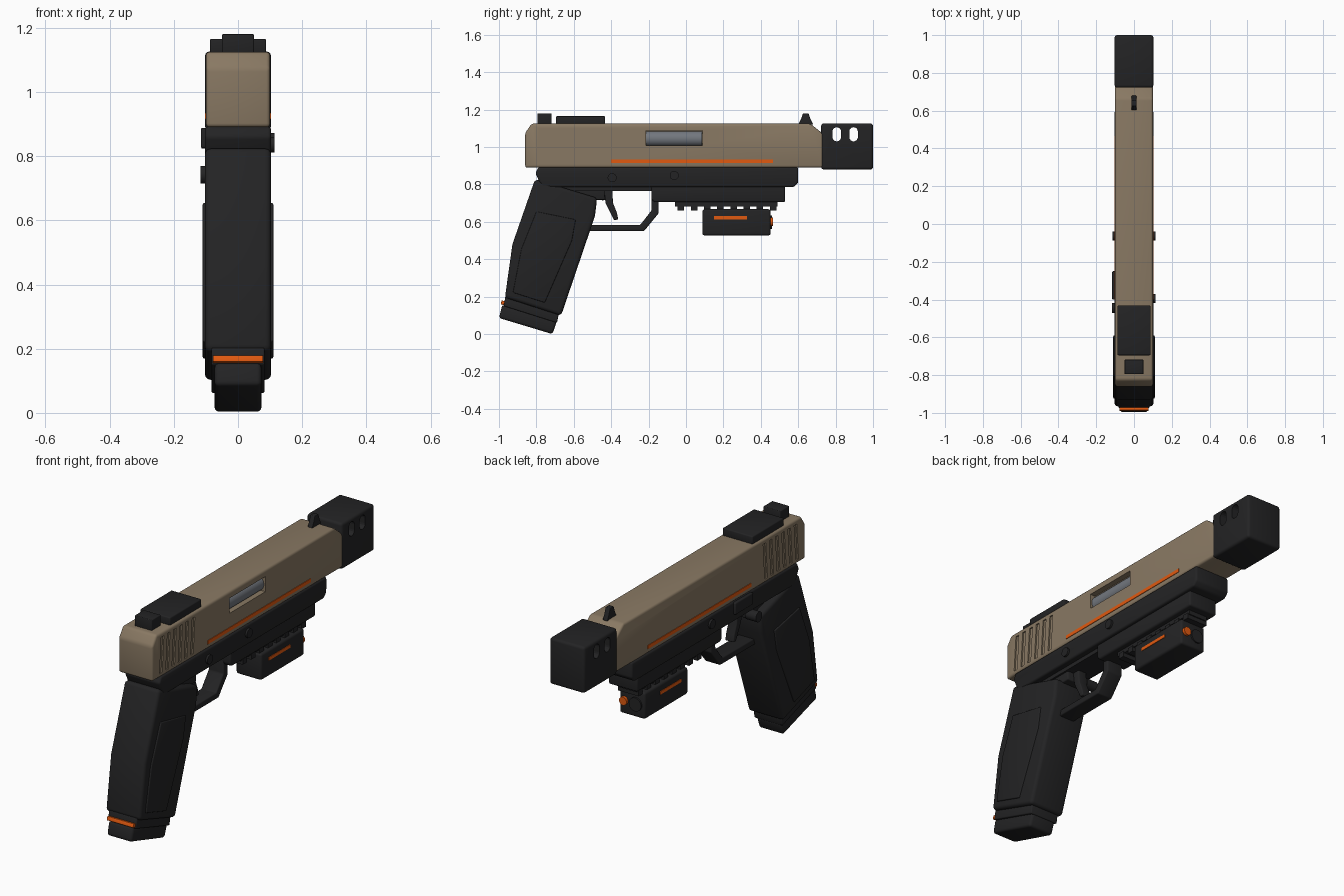
import bpy, bmesh, math
from mathutils import Vector

cube = bpy.data.objects.get("Cube")
if cube:
    bpy.data.objects.remove(cube, do_unlink=True)


def material(name, color):
    m = bpy.data.materials.new(name)
    m.use_nodes = True
    m.diffuse_color = (*color, 1)
    m.node_tree.nodes["Principled BSDF"].inputs["Base Color"].default_value = (*color, 1)
    return m


TAN = material("tan coating", (0.25, 0.19, 0.125))
BLACK = material("black polymer", (0.017, 0.017, 0.018))
ORANGE = material("orange accent", (0.75, 0.1, 0.005))
STEEL = material("grey steel", (0.17, 0.185, 0.21))


def modify(ob, kind, **settings):
    mod = ob.modifiers.new(kind.title(), kind)
    for key, value in settings.items():
        setattr(mod, key, value)
    bpy.ops.object.select_all(action="DESELECT")
    bpy.context.view_layer.objects.active = ob
    ob.select_set(True)
    bpy.ops.object.modifier_apply(modifier=mod.name)


def prism(name, points, x0, x1, mat, bevel=0.0):
    """Extrude a side profile of (y, z) points from x0 to x1."""
    bm = bmesh.new()
    face = bm.faces.new([bm.verts.new((x0, y, z)) for y, z in points])
    ext = bmesh.ops.extrude_face_region(bm, geom=[face])
    moved = [v for v in ext["geom"] if isinstance(v, bmesh.types.BMVert)]
    bmesh.ops.translate(bm, verts=moved, vec=(x1 - x0, 0, 0))
    bmesh.ops.recalc_face_normals(bm, faces=bm.faces)
    mesh = bpy.data.meshes.new(name)
    bm.to_mesh(mesh)
    bm.free()
    ob = bpy.data.objects.new(name, mesh)
    bpy.context.collection.objects.link(ob)
    mesh.materials.append(mat)
    if bevel:
        modify(ob, "BEVEL", width=bevel, segments=3, limit_method="ANGLE",
               angle_limit=math.radians(25))
        bpy.ops.object.shade_smooth_by_angle(angle=math.radians(35))
    return ob


def box(name, x0, x1, y0, y1, z0, z1, mat, bevel=0.0):
    return prism(name, [(y0, z0), (y1, z0), (y1, z1), (y0, z1)], x0, x1, mat, bevel)


def cylinder(name, center, radius, depth, axis, mat):
    bpy.ops.mesh.primitive_cylinder_add(vertices=24, radius=radius, depth=depth, location=center)
    ob = bpy.context.object
    ob.rotation_mode = "QUATERNION"
    ob.rotation_quaternion = Vector((0, 0, 1)).rotation_difference(Vector(axis))
    ob.name = name
    ob.data.materials.append(mat)
    bpy.ops.object.shade_smooth_by_angle(angle=math.radians(35))
    return ob


def cut(ob, cutter):
    modify(ob, "BOOLEAN", operation="DIFFERENCE", object=cutter, solver="EXACT")
    bpy.data.objects.remove(cutter, do_unlink=True)


def stadium(y, z, radius, half):
    """Upright slot outline."""
    pts = []
    for i in range(18):
        a = math.pi * (i if i < 9 else i - 1) / 8
        pts.append((y + radius * math.cos(a), z + radius * math.sin(a) + (half if i < 9 else -half)))
    return pts


X, Y = (1, 0, 0), (0, 1, 0)

# Slide with slanted rear serrations and an ejection port on one side
slide = prism("slide", [(-0.86, 0.89), (0.74, 0.89), (0.74, 1.065), (0.665, 1.125),
                        (-0.825, 1.125), (-0.86, 1.075)], -0.1, 0.1, TAN, 0.012)
for side in (-1, 1):
    for i in range(6):
        y = -0.8 + 0.052 * i
        groove = [(y, 0.91), (y + 0.022, 0.91), (y + 0.036, 1.1), (y + 0.014, 1.1)]
        cut(slide, prism("groove", groove, side * 0.093, side * 0.12, TAN))
cut(slide, box("port_cutter", 0.07, 0.12, -0.215, 0.087, 1.008, 1.088, TAN))
cylinder("barrel", (0.05, -0.064, 1.045), 0.042, 0.3, Y, STEEL)

# Compensator with two slots through the sides
comp = box("compensator", -0.103, 0.103, 0.722, 1.0, 0.88, 1.126, BLACK, 0.014)
for y in (0.806, 0.896):
    cut(comp, prism("slot_cutter", stadium(y, 1.068, 0.023, 0.015), -0.2, 0.2, BLACK))

# Sights
box("rear_sight", -0.05, 0.05, -0.795, -0.718, 1.12, 1.18, BLACK, 0.004)
box("optic_plate", -0.088, 0.088, -0.695, -0.432, 1.12, 1.165, BLACK, 0.006)
prism("front_sight", [(0.6, 1.12), (0.68, 1.12), (0.665, 1.15), (0.655, 1.18),
                      (0.625, 1.18), (0.615, 1.15)], -0.014, 0.014, BLACK, 0.003)

# Frame and dust cover
prism("frame", [(-0.77, 0.785), (0.575, 0.785), (0.6, 0.81), (0.6, 0.892), (-0.79, 0.892),
                (-0.805, 0.86)], -0.103, 0.103, BLACK, 0.01)
prism("dust_cover", [(-0.185, 0.72), (-0.17, 0.705), (0.53, 0.705), (0.53, 0.8), (-0.185, 0.8)],
      -0.085, 0.085, BLACK, 0.01)
box("frame_underside", -0.07, 0.07, -0.7, -0.17, 0.764, 0.8, BLACK)
box("grip_tang", -0.06, 0.06, -0.6, -0.435, 0.718, 0.79, BLACK, 0.006)

# Accessory rail
box("rail_strip", -0.055, 0.055, -0.06, 0.49, 0.682, 0.71, BLACK)
for i in range(8):
    y = -0.045 + 0.0705 * i
    box("rail_tooth", -0.06, 0.06, y, y + 0.035, 0.66, 0.69, BLACK)

# Rail light module
box("light_module", -0.075, 0.075, 0.088, 0.452, 0.527, 0.668, BLACK, 0.012)
cylinder("light_lens", (-0.022, 0.454, 0.597), 0.036, 0.012, Y, BLACK)
cylinder("laser_emitter", (0.045, 0.456, 0.6), 0.022, 0.02, Y, ORANGE)

# Trigger guard and trigger
prism("trigger_guard", [(-0.185, 0.77), (-0.185, 0.66), (-0.245, 0.583), (-0.53, 0.583),
                        (-0.53, 0.55), (-0.225, 0.55), (-0.147, 0.645), (-0.147, 0.77)],
      -0.045, 0.045, BLACK, 0.006)
prism("trigger", [(-0.44, 0.78), (-0.43, 0.7), (-0.385, 0.61), (-0.362, 0.612), (-0.37, 0.65),
                  (-0.39, 0.7), (-0.395, 0.78)], -0.025, 0.025, BLACK, 0.005)

# Grip with a raised panel on each side
prism("grip", [(-0.807, 0.828), (-0.475, 0.728), (-0.487, 0.63), (-0.668, 0.098),
               (-0.968, 0.195), (-0.928, 0.48)], -0.103, 0.103, BLACK, 0.018)
for side in (-1, 1):
    prism("grip_panel", [(-0.8, 0.655), (-0.59, 0.612), (-0.61, 0.5), (-0.755, 0.168),
                         (-0.925, 0.222), (-0.88, 0.455)], side * 0.09, side * 0.11, BLACK, 0.005)

# Magazine collar, orange band and base pad
prism("magazine_collar", [(-0.965, 0.205), (-0.68, 0.11), (-0.69, 0.06), (-0.975, 0.15)],
      -0.083, 0.083, BLACK, 0.006)
prism("magazine_band", [(-0.985, 0.18), (-0.685, 0.09), (-0.691, 0.07), (-0.991, 0.16)],
      -0.078, 0.078, ORANGE, 0.003)
prism("base_pad", [(-0.982, 0.158), (-0.69, 0.068), (-0.714, 0.0), (-1.0, 0.086)],
      -0.073, 0.073, BLACK, 0.014)

# Side stripes on slide and light
for side in (-1, 1):
    box("slide_stripe", side * 0.097, side * 0.103, -0.4, 0.465, 0.915, 0.934, ORANGE)
    box("light_stripe", side * 0.072, side * 0.078, 0.15, 0.327, 0.613, 0.63, ORANGE)

# Frame pins and controls
cylinder("front_pin", (0, -0.063, 0.848), 0.024, 0.228, X, BLACK)
cylinder("rear_pin", (0.05, -0.395, 0.836), 0.024, 0.128, X, BLACK)
box("slide_stop", -0.116, -0.09, -0.4, -0.25, 0.825, 0.888, BLACK, 0.006)
cylinder("magazine_release", (-0.085, -0.445, 0.742), 0.027, 0.064, X, BLACK)
